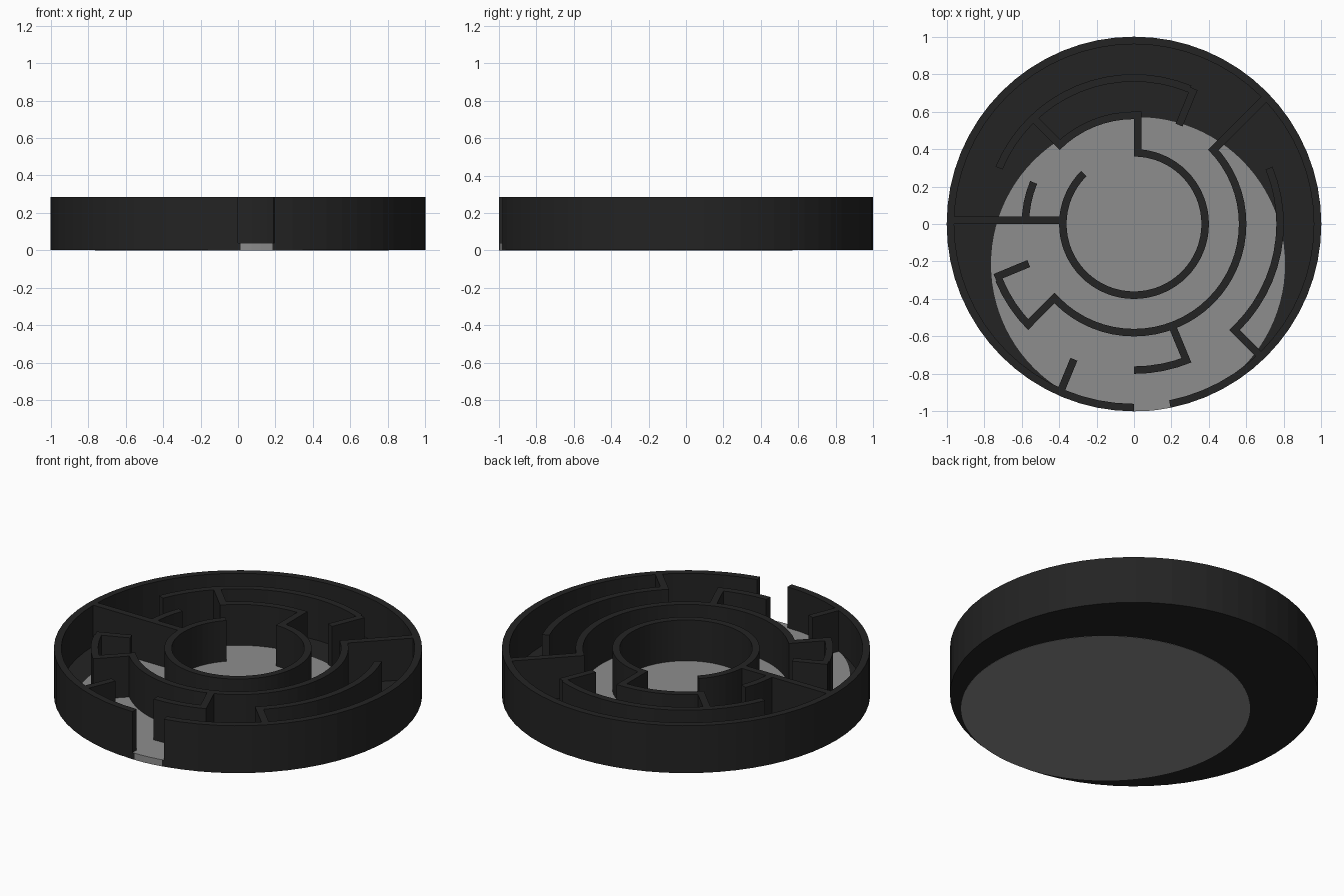
import bpy, bmesh
from math import radians, sin, cos, ceil
from mathutils import Matrix, Vector

cube = bpy.data.objects.get("Cube")
if cube:
    bpy.data.objects.remove(cube, do_unlink=True)

TOP, FLOOR, WALL, STEP = 0.285, 0.04, 0.04, 5.625


def material(name, value):
    m = bpy.data.materials.new(name)
    m.use_nodes = True
    colour = (value, value, value, 1)
    m.diffuse_color = colour
    m.node_tree.nodes["Principled BSDF"].inputs["Base Color"].default_value = colour
    return m


black = material("matte black", 0.017)
grey = material("mid grey", 0.27)


def prism(name, outline, z0, z1, mat):
    """Extrude a flat outline between two heights."""
    bm = bmesh.new()
    face = bm.faces.new([bm.verts.new((x, y, z0)) for x, y in outline])
    out = bmesh.ops.extrude_face_region(bm, geom=[face])
    verts = [v for v in out["geom"] if isinstance(v, bmesh.types.BMVert)]
    bmesh.ops.translate(bm, verts=verts, vec=(0, 0, z1 - z0))
    bmesh.ops.recalc_face_normals(bm, faces=bm.faces)
    bmesh.ops.triangulate(bm, faces=[f for f in bm.faces if abs(f.normal.z) > 0.5])
    mesh = bpy.data.meshes.new(name)
    bm.to_mesh(mesh)
    bm.free()
    mesh.materials.append(mat)
    obj = bpy.data.objects.new(name, mesh)
    bpy.context.collection.objects.link(obj)
    return obj


def arc_points(radius, start, end, n):
    angles = [radians(start + (end - start) * i / n) for i in range(n + 1)]
    return [(radius * cos(a), radius * sin(a)) for a in angles]


def curved_wall(name, outer, start, end):
    n = ceil((end - start) / STEP)
    outline = arc_points(outer, start, end, n) + arc_points(outer - WALL, start, end, n)[::-1]
    prism(name, outline, FLOOR / 2, TOP, black)


def straight_wall(name, angle, inner, outer):
    # One face lies on the radius, the thickness is on its clockwise side
    turn = Matrix.Rotation(radians(angle), 2)
    corners = [(inner, -WALL), (outer, -WALL), (outer, 0), (inner, 0)]
    prism(name, [turn @ Vector(c) for c in corners], FLOOR / 2, TOP, black)


# Floor: black disc with an off-centre grey disc just proud of it
prism("floor_disc", arc_points(1, 0, 360, 64)[:-1], 0.001, FLOOR - 0.001, black)
inlay = [(x + 0.0215, y - 0.2146) for x, y in arc_points(0.785, 0, 360, 96)[:-1]]
prism("floor_inlay", inlay, 0, FLOOR, grey)

# Concentric walls: name, outer radius, start and end angle
for name, radius, start, end in [
    ("outer_rim", 1.0, -78.75, 270),
    ("centre_ring", 0.4, -225, 90),
    ("inner_ring_long", 0.6, -135, 45),
    ("inner_ring_back", 0.6, 90, 135),
    ("inner_ring_right", 0.6, 157.5, 180),
    ("middle_ring_left", 0.8, -45, 22.5),
    ("middle_ring_back", 0.8, 67.5, 157.5),
    ("middle_ring_right", 0.8, 202.5, 225),
    ("middle_ring_front", 0.8, 270, 292.5),
]:
    curved_wall(name, radius, start, end)

# Radial walls: angle, inner and outer radius
for i, (angle, inner, outer) in enumerate([
    (45, 0.56, 0.98), (67.5, 0.58, 0.79), (90, 0.37, 0.6), (135, 0.56, 0.79),
    (180, 0.38, 0.98), (202.5, 0.6, 0.795), (225, 0.56, 0.795),
    (247.5, 0.79, 0.98), (292.5, 0.58, 0.795), (315, 0.76, 0.98),
]):
    straight_wall(f"radial_wall_{i + 1}", angle, inner, outer)
